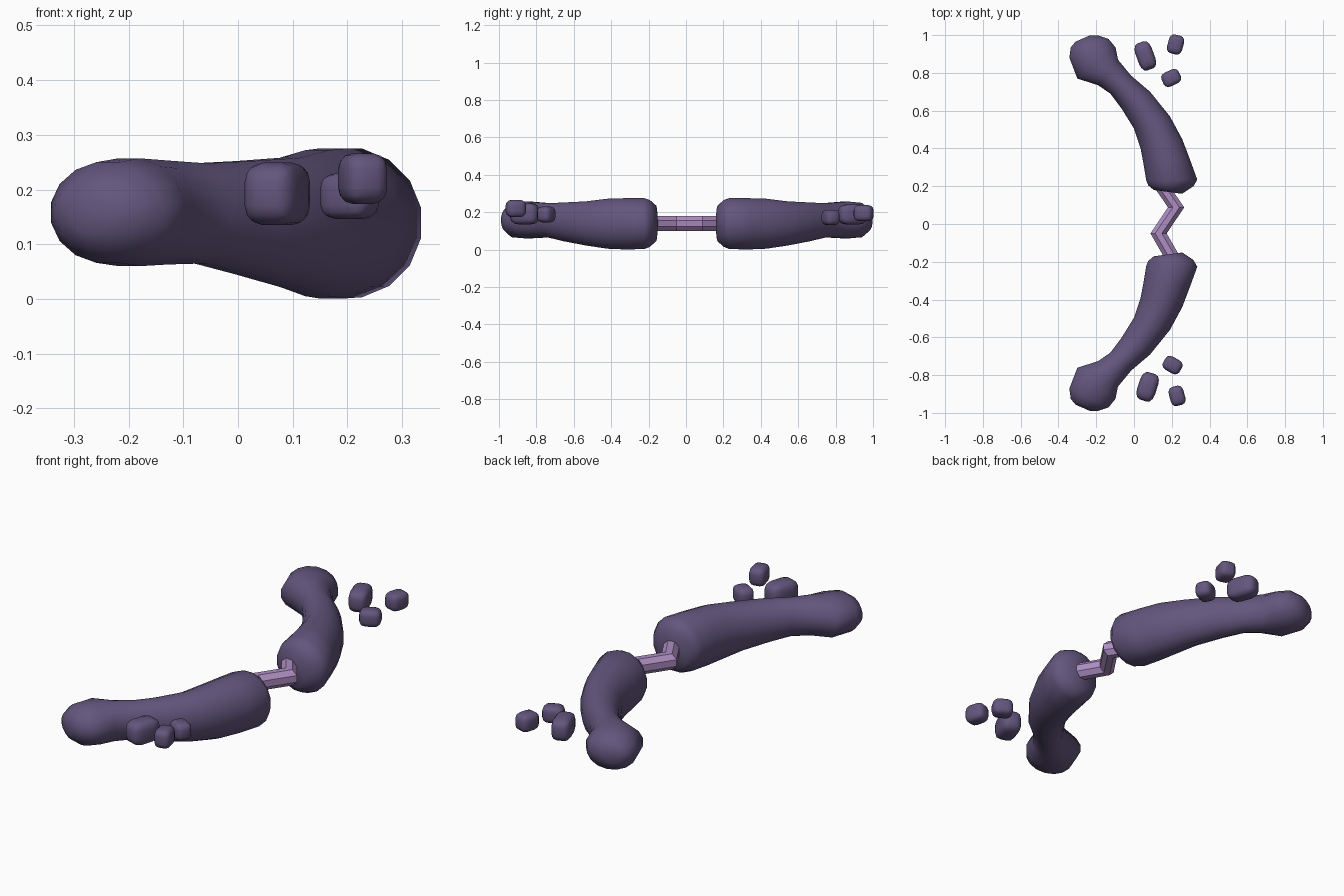
import bpy, bmesh, math
from mathutils import Vector, Matrix

if "Cube" in bpy.data.objects:
    bpy.data.objects.remove(bpy.data.objects["Cube"])


def material(name, rgb):
    m = bpy.data.materials.new(name)
    m.diffuse_color = (*rgb, 1)
    m.use_nodes = True
    m.node_tree.nodes["Principled BSDF"].inputs["Base Color"].default_value = m.diffuse_color
    return m


STONE = material("dusky purple stone", (0.125, 0.092, 0.205))
CRYSTAL = material("lilac crystal", (0.42, 0.27, 0.54))


def finish(bm, name, mat, angle):
    bmesh.ops.recalc_face_normals(bm, faces=bm.faces)
    me = bpy.data.meshes.new(name)
    bm.to_mesh(me)
    bm.free()
    me.materials.append(mat)
    ob = bpy.data.objects.new(name, me)
    bpy.context.collection.objects.link(ob)
    bpy.ops.object.select_all(action='DESELECT')
    ob.select_set(True)
    bpy.context.view_layer.objects.active = ob
    bpy.ops.object.shade_smooth_by_angle(angle=math.radians(angle))
    return ob


def loft(name, stations, sides, power, mat, angle):
    """Skin rounded sections; each is left x, y, right x, y, bottom z, top z."""
    bm = bmesh.new()
    rings = []
    for lx, ly, rx, ry, z0, z1 in stations:
        a, b = Vector((lx, ly, 0)), Vector((rx, ry, 0))
        ring = []
        for i in range(sides):
            t = 2 * math.pi * (i + 0.5) / sides
            c, s = math.cos(t), math.sin(t)
            k = (abs(c) ** power + abs(s) ** power) ** (-1 / power)
            m = max(abs(k * math.cos(2 * math.pi * (j + 0.5) / sides)) for j in (0,))
            p = (a + b) / 2 + (b - a) / 2 * min(1, c * k / m)
            p.z = (z0 + z1) / 2 + (z1 - z0) / 2 * min(1, s * k / m)
            ring.append(bm.verts.new(p))
        rings.append(ring)
    for r, q in zip(rings, rings[1:]):
        for i in range(sides):
            j = (i + 1) % sides
            bm.faces.new((r[i], r[j], q[j], q[i]))
    bm.faces.new(rings[0])
    bm.faces.new(rings[-1])
    return finish(bm, name, mat, angle)


# Curved limb, from the thick grip end to the knob at the tip
LIMB = [
    (0.105, 0.180, 0.255, 0.160, 0.045, 0.235),
    (0.075, 0.205, 0.315, 0.200, 0.015, 0.265),
    (0.065, 0.230, 0.335, 0.235, 0.003, 0.275),
    (0.050, 0.320, 0.295, 0.345, 0.001, 0.275),
    (0.035, 0.400, 0.255, 0.450, 0.005, 0.272),
    (0.000, 0.505, 0.190, 0.570, 0.022, 0.258),
    (-0.065, 0.610, 0.085, 0.700, 0.045, 0.252),
    (-0.125, 0.690, -0.015, 0.785, 0.065, 0.248),
    (-0.190, 0.735, -0.085, 0.870, 0.063, 0.253),
    (-0.300, 0.770, -0.098, 0.935, 0.060, 0.257),
    (-0.342, 0.880, -0.135, 0.980, 0.066, 0.250),
    (-0.335, 0.935, -0.190, 0.998, 0.095, 0.220),
    (-0.310, 0.965, -0.235, 0.998, 0.125, 0.190),
]


def chip(name, centre, size, turn):
    """Floating rounded pebble."""
    bm = bmesh.new()
    bmesh.ops.create_cube(bm, size=2)
    bmesh.ops.bevel(bm, geom=bm.edges[:], offset=0.62, segments=3,
                    profile=0.5, affect='EDGES')
    bm.transform(Matrix.Translation(centre) @ Matrix.Rotation(math.radians(turn), 4, 'Z')
                 @ Matrix.Diagonal((*size, 1)))
    finish(bm, name, STONE, 40)


# Pebbles beside each tip: centre, half size, turn
CHIPS = {
    "back": [((0.060, 0.890, 0.188), (0.046, 0.076, 0.054), 20),
             ((0.220, 0.950, 0.195), (0.041, 0.051, 0.043), -15),
             ((0.197, 0.773, 0.172), (0.050, 0.040, 0.041), 25)],
    "front": [((0.072, -0.862, 0.192), (0.050, 0.076, 0.057), -18),
              ((0.228, -0.910, 0.220), (0.040, 0.052, 0.046), 15),
              ((0.204, -0.747, 0.188), (0.050, 0.040, 0.042), -30)],
}

for side, sign in (("back", 1), ("front", -1)):
    rows = [(a, sign * b, c, sign * d, e, f) for a, b, c, d, e, f in LIMB]
    if sign < 0:  # the front limb sits slightly nearer the grip
        rows = [(a, b + 0.009, c, d + 0.009, e, f) for a, b, c, d, e, f in rows]
    loft(side + "_limb", rows, 16, 3.2, STONE, 50)
    for n, (centre, size, turn) in enumerate(CHIPS[side], 1):
        chip(f"{side}_pebble_{n}", centre, size, turn)

# Zigzag crystal grip joining the limbs
PATH = [(0.115, 0.245), (0.223, 0.088), (0.130, -0.050), (0.225, -0.215)]
loft("zigzag_grip", [(x - 0.043, y, x + 0.043, y, 0.10, 0.18) for x, y in PATH],
     8, 2, CRYSTAL, 20)
